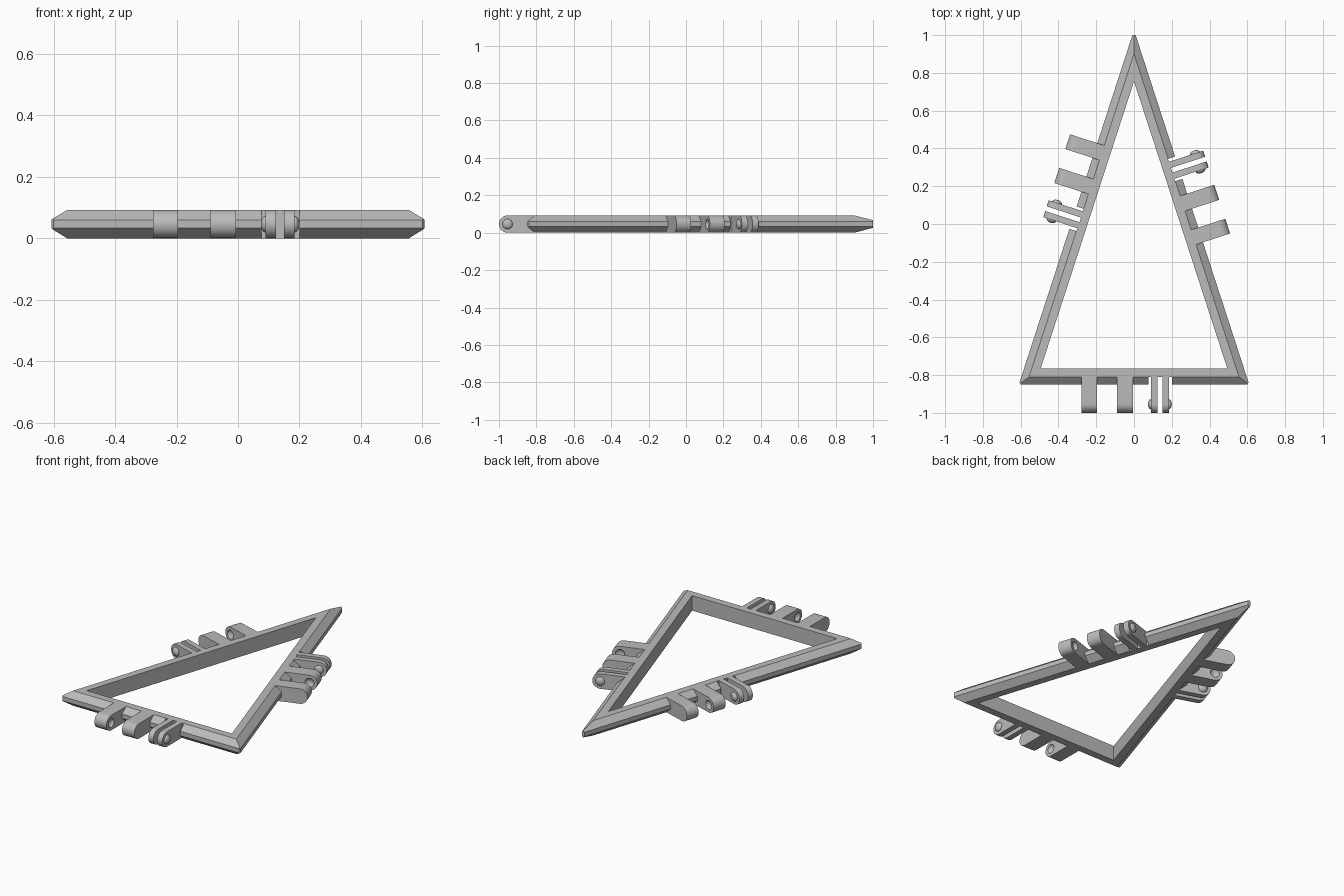
import bpy, bmesh
from math import sin, cos, tan, pi, radians
from mathutils import Matrix, Vector

cube = bpy.data.objects.get("Cube")
if cube:
    bpy.data.objects.remove(cube, do_unlink=True)

H = 0.092            # thickness
FLAT, RIM = 0.045, 0.084   # offsets of the flat edge and outer rim from the inner opening
END = 0.235          # reach of the hinge prongs
BASE, APEX, HALF = 0.765, 0.755, 0.494
KNOB_R = 0.027

grey = bpy.data.materials.new("plain grey")
grey.use_nodes = True
grey.diffuse_color = (0.5, 0.5, 0.5, 1)
grey.node_tree.nodes["Principled BSDF"].inputs["Base Color"].default_value = (0.5, 0.5, 0.5, 1)


def make(name, bm, matrix=Matrix()):
    bmesh.ops.recalc_face_normals(bm, faces=bm.faces)
    mesh = bpy.data.meshes.new(name)
    bm.to_mesh(mesh)
    bm.free()
    mesh.materials.append(grey)
    ob = bpy.data.objects.new(name, mesh)
    ob.matrix_world = matrix
    bpy.context.collection.objects.link(ob)
    return ob


def activate(ob):
    bpy.ops.object.select_all(action='DESELECT')
    ob.select_set(True)
    bpy.context.view_layer.objects.active = ob


def cut(ob, cutter):
    bpy.context.view_layer.update()
    activate(ob)
    mod = ob.modifiers.new("cut", 'BOOLEAN')
    mod.operation, mod.solver, mod.object = 'DIFFERENCE', 'EXACT', cutter
    bpy.ops.object.modifier_apply(modifier=mod.name)
    bpy.data.objects.remove(cutter, do_unlink=True)


def smooth(ob):
    activate(ob)
    bpy.ops.object.shade_smooth_by_angle(angle=radians(30))


def box(name, x0, x1, y0, y1, z0, z1, matrix):
    bm = bmesh.new()
    size = Matrix.Diagonal((x1 - x0, y1 - y0, z1 - z0, 1))
    mid = Matrix.Translation(((x0 + x1) / 2, (y0 + y1) / 2, (z0 + z1) / 2))
    bmesh.ops.create_cube(bm, size=1, matrix=mid @ size)
    return make(name, bm, matrix)


def ball(name, x, depth, matrix):
    bm = bmesh.new()
    place = Matrix.Translation((x, H / 2 - END, H / 2)) @ Matrix.Diagonal((depth, KNOB_R, KNOB_R, 1))
    place = place @ Matrix.Rotation(pi / 2, 4, 'Y')
    bmesh.ops.create_uvsphere(bm, u_segments=24, v_segments=16, radius=1, matrix=place)
    return make(name, bm, matrix)


def prong(name, x0, x1, matrix):
    # Tongue with a half-round end, extruded along the frame edge
    r = H / 2
    pts = [(-0.04, 0), (-0.04, H)]
    pts += [(r - END - r * sin(a), r + r * cos(a)) for a in (pi * i / 16 for i in range(17))]
    bm = bmesh.new()
    face = bm.faces.new([bm.verts.new((x0, y, z)) for y, z in pts])
    ext = bmesh.ops.extrude_face_region(bm, geom=[face])
    bmesh.ops.translate(bm, vec=(x1 - x0, 0, 0),
                        verts=[v for v in ext["geom"] if isinstance(v, bmesh.types.BMVert)])
    return make(name, bm, matrix)


# Frame: chamfered section swept round the three corners
def corners(d):
    w = HALF + d / tan(radians(36))
    return [(-w, -BASE - d), (w, -BASE - d), (0, APEX + d / sin(radians(18)))]


section = [(0, 0), (0, H), (FLAT, H), (RIM, 0.06), (RIM, 0.033), (FLAT, 0)]
bm = bmesh.new()
loops = [[bm.verts.new((x, y, z)) for x, y in corners(d)] for d, z in section]
for a, b in zip(loops, loops[1:] + loops[:1]):
    for i in range(3):
        j = (i + 1) % 3
        bm.faces.new((a[i], a[j], b[j], b[i]))

# Blunt the three tips
tips = corners(RIM)
for (x, y), angle, depth in zip(tips, (216, -36, 90), (0.008, 0.008, tips[2][1] - 1)):
    n = Vector((cos(radians(angle)), sin(radians(angle)), 0))
    res = bmesh.ops.bisect_plane(bm, geom=bm.verts[:] + bm.edges[:] + bm.faces[:],
                                 plane_co=Vector((x, y, 0)) - n * depth, plane_no=n, clear_outer=True)
    bmesh.ops.edgenet_fill(bm, edges=[e for e in res["geom_cut"] if isinstance(e, bmesh.types.BMEdge)])
frame = make("triangle_frame", bm)

# Hinge sets: two socket prongs and one split prong with knobs on every edge
side_dist = APEX * sin(radians(18))
for side, angle, dist, shift in (("front", 0, BASE, 0), ("left", 108, side_dist, 0.072),
                                 ("right", 252, side_dist, -0.07)):
    m = Matrix.Rotation(radians(angle), 4, 'Z') @ Matrix.Translation((shift, -dist, 0))
    cut(frame, box("notch_cutter", 0.076, 0.2, -0.15, 0.001 - FLAT, -0.1, 0.2, m))

    # Socket prongs, dimpled on the faces that look at each other
    for label, x0, x1, dimple in (("outer", -0.277, -0.195, -0.195), ("inner", -0.09, -0.006, -0.09)):
        p = prong(f"{side}_{label}_socket_prong", x0, x1, m)
        cut(p, ball("dimple_cutter", dimple, 0.018, m))
        smooth(p)

    # Split prong fingers with outward knobs
    for label, x0, x1, knob in (("first", 0.09, 0.124, 0.09), ("second", 0.15, 0.184, 0.184)):
        smooth(prong(f"{side}_{label}_finger", x0, x1, m))
        smooth(ball(f"{side}_{label}_knob", knob, 0.016, m))
